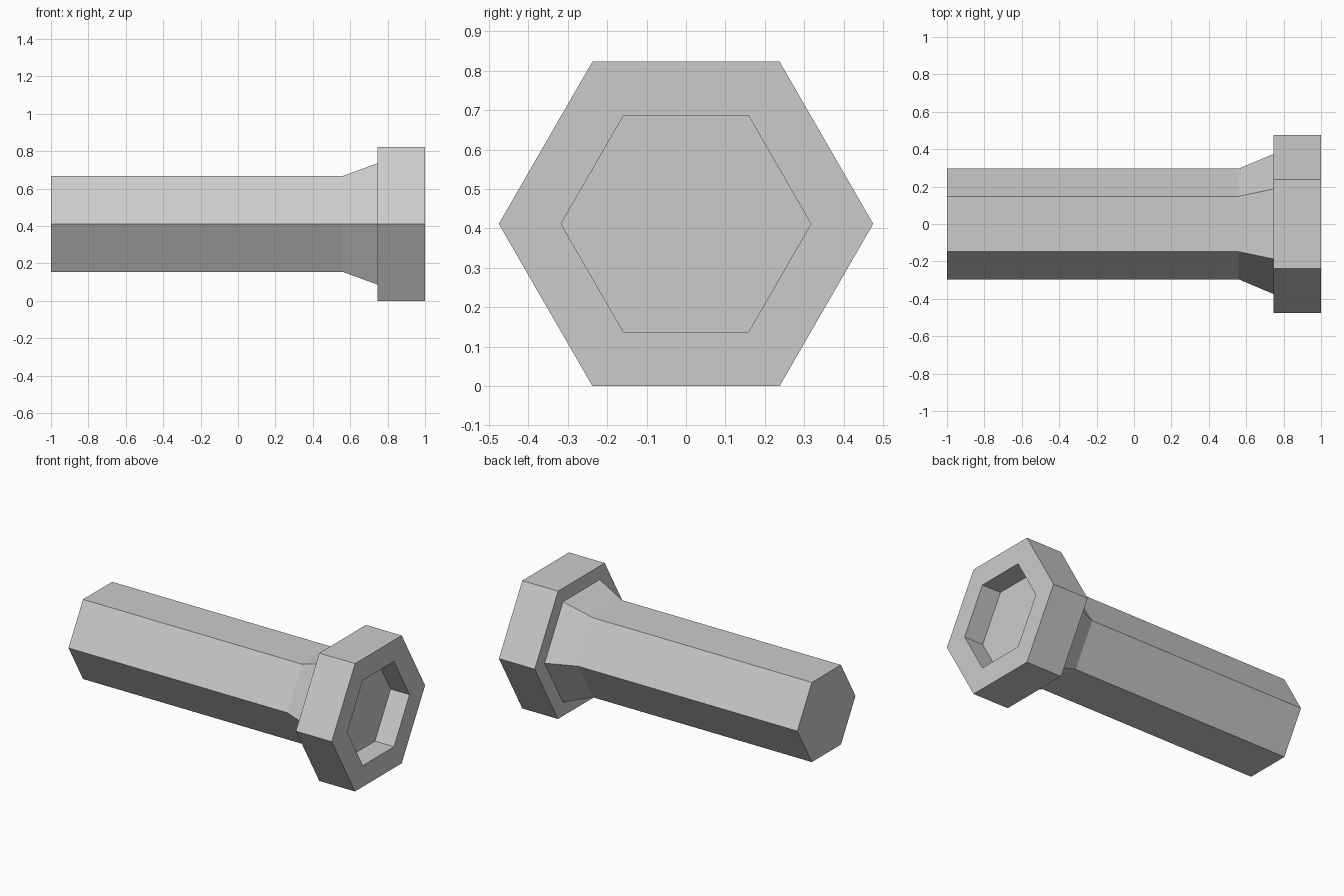
import bpy, bmesh, math

cube = bpy.data.objects.get("Cube")
if cube:
    bpy.data.objects.remove(cube)

SIDES = 6
HEAD_R = 0.475
AXIS_Z = HEAD_R * math.cos(math.pi / SIDES)

steel = bpy.data.materials.new("light grey steel")
steel.use_nodes = True
colour = (0.6, 0.6, 0.6, 1)
steel.diffuse_color = colour
steel.node_tree.nodes["Principled BSDF"].inputs["Base Color"].default_value = colour


def hex_loft(name, profile, cap_start=False, cap_end=False):
    """Loft six-sided rings along x through (x, radius) profile points."""
    bm = bmesh.new()
    angles = [2 * math.pi * i / SIDES for i in range(SIDES)]
    rings = [[bm.verts.new((x, r * math.cos(a), AXIS_Z + r * math.sin(a)))
              for a in angles] for x, r in profile]
    for a, b in zip(rings, rings[1:]):
        for i in range(SIDES):
            j = (i + 1) % SIDES
            bm.faces.new((a[i], a[j], b[j], b[i]))
    if cap_start:
        bm.faces.new(rings[0][::-1])
    if cap_end:
        bm.faces.new(rings[-1])
    mesh = bpy.data.meshes.new(name)
    bm.to_mesh(mesh)
    bm.free()
    mesh.materials.append(steel)
    bpy.context.collection.objects.link(bpy.data.objects.new(name, mesh))


# Shank with a flared collar under the head
NECK_X, NECK_R = 0.745, 0.374
hex_loft("shank", [(-1, 0.296), (0.56, 0.296), (NECK_X, NECK_R)], cap_start=True)

# Head: underside, sides, rim and hexagonal socket with a flat floor
SOCKET_R = 0.317
hex_loft("head", [(NECK_X, NECK_R), (NECK_X, HEAD_R), (1, HEAD_R),
                  (1, SOCKET_R), (0.865, SOCKET_R)], cap_end=True)
